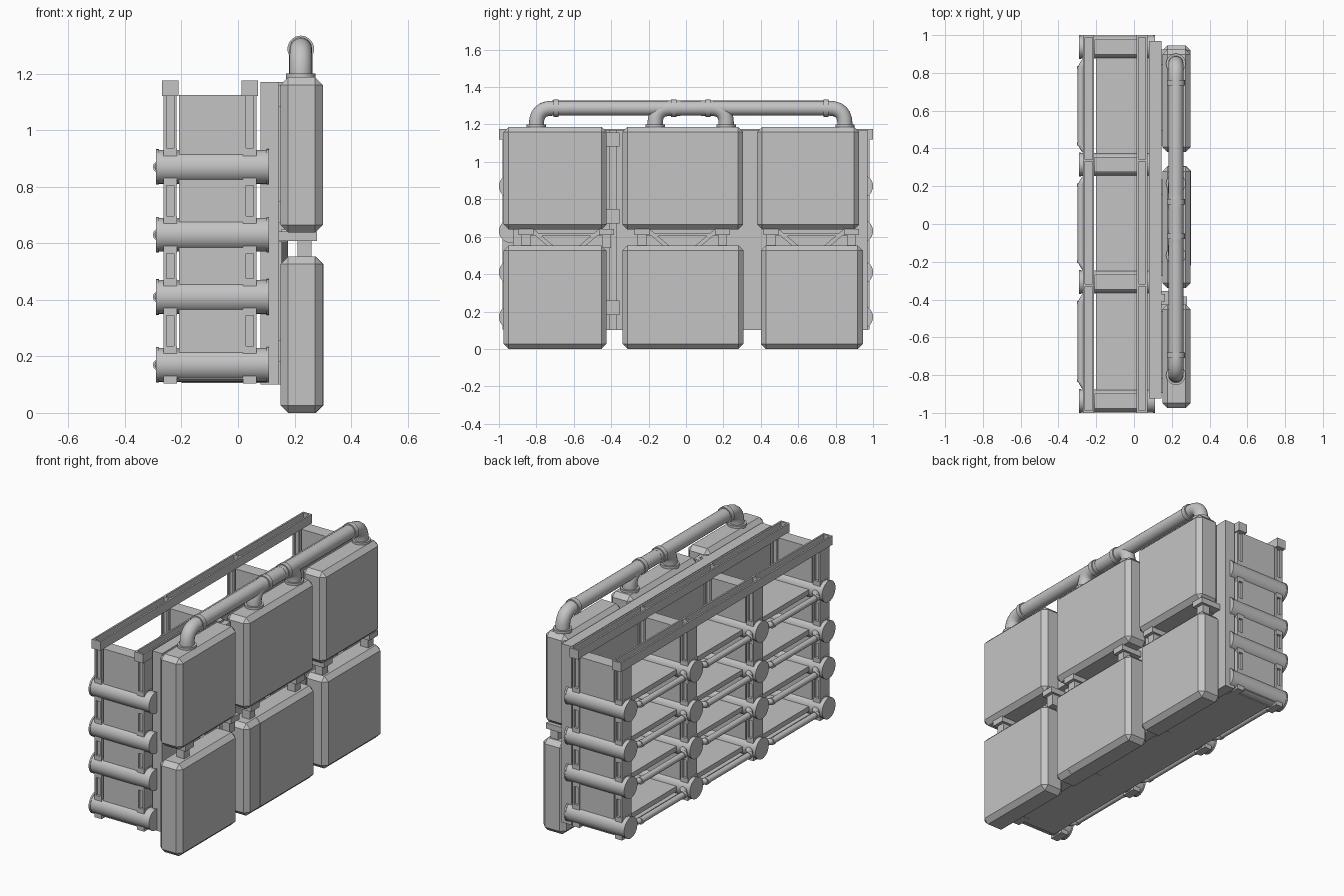
import bpy, bmesh, math
from mathutils import Vector

cube = bpy.data.objects.get("Cube")
if cube:
    bpy.data.objects.remove(cube, do_unlink=True)

grey = bpy.data.materials.new("plain_grey")
grey.use_nodes = True
grey.diffuse_color = (0.55, 0.55, 0.55, 1)
grey.node_tree.nodes["Principled BSDF"].inputs["Base Color"].default_value = (0.55, 0.55, 0.55, 1)


def finish(name, bm, smooth=False):
    bmesh.ops.recalc_face_normals(bm, faces=bm.faces)
    mesh = bpy.data.meshes.new(name)
    bm.to_mesh(mesh)
    bm.free()
    mesh.materials.append(grey)
    ob = bpy.data.objects.new(name, mesh)
    bpy.context.collection.objects.link(ob)
    if smooth:
        bpy.ops.object.select_all(action='DESELECT')
        ob.select_set(True)
        bpy.context.view_layer.objects.active = ob
        bpy.ops.object.shade_smooth_by_angle(angle=math.radians(35))
    return ob


def box(name, x, y, z, chamfer=0):
    """Box from (low, high) ranges on each axis."""
    bm = bmesh.new()
    bmesh.ops.create_cube(bm, size=1)
    for v in bm.verts:
        v.co = [r[0] + (c + 0.5) * (r[1] - r[0]) for c, r in zip(v.co, (x, y, z))]
    if chamfer:
        bmesh.ops.bevel(bm, geom=bm.edges[:], offset=chamfer, segments=1, affect='EDGES')
    return finish(name, bm)


def tube(name, a, b, radius, sides=28):
    """Capped cylinder between two points."""
    a, b = Vector(a), Vector(b)
    bm = bmesh.new()
    bmesh.ops.create_cone(bm, cap_ends=True, segments=sides, radius1=radius,
                          radius2=radius, depth=(b - a).length)
    rot = (b - a).to_track_quat('Z', 'Y')
    for v in bm.verts:
        v.co = rot @ v.co + (a + b) / 2
    return finish(name, bm, True)


def pipe(name, points, bend, radius, sides=16):
    """Round pipe along a path with rounded corners."""
    pts = [Vector(p) for p in points]
    path = [pts[0]]
    for p, q, r in zip(pts, pts[1:], pts[2:]):
        a = q + (p - q).normalized() * bend
        b = q + (r - q).normalized() * bend
        for i in range(7):
            t = i / 6
            path.append(a * (1 - t) ** 2 + q * 2 * t * (1 - t) + b * t * t)
    path.append(pts[-1])
    # Every path is flat, so one side vector serves all rings
    side = (pts[1] - pts[0]).cross(pts[2] - pts[1]).normalized()
    bm = bmesh.new()
    rings = []
    for i, p in enumerate(path):
        d = (path[min(i + 1, len(path) - 1)] - path[max(i - 1, 0)]).normalized()
        up = d.cross(side)
        rings.append([bm.verts.new(p + radius * (side * math.cos(k * math.tau / sides)
                                                 + up * math.sin(k * math.tau / sides)))
                      for k in range(sides)])
    for r, s in zip(rings, rings[1:]):
        for k in range(sides):
            n = (k + 1) % sides
            bm.faces.new((r[k], r[n], s[n], s[k]))
    bm.faces.new(rings[0])
    bm.faces.new(rings[-1])
    return finish(name, bm, True)


def bar(name, a, b, width):
    """Square bar between two points."""
    a, b = Vector(a), Vector(b)
    rot = (b - a).to_track_quat('Z', 'X')
    bm = bmesh.new()
    bmesh.ops.create_cube(bm, size=1)
    for v in bm.verts:
        v.co = rot @ Vector((v.co.x * width, v.co.y * width, v.co.z * (b - a).length)) + (a + b) / 2
    return finish(name, bm)


columns = (-0.937, -0.307, 0.315, 0.937)
rows = (0.17, 0.41, 0.63, 0.87)
rail_x = (-0.24, 0.042)

# Channel rails along the top of the rack
for x in rail_x:
    box("rail_base", (x - 0.028, x + 0.028), (-1, 1), (1.12, 1.135))
    for s in (-1, 1):
        box("rail_lip", (x + s * 0.024 - 0.005, x + s * 0.024 + 0.005), (-1, 1), (1.12, 1.175))
    for y in (-1, -0.33, 0.33, 0.988):
        box("rail_stop", (x - 0.028, x + 0.028), (y, y + 0.012), (1.12, 1.175))

for y in columns:
    # Upright channels and the partition between them
    for x in rail_x:
        box("post_web", (x - 0.018, x + 0.018), (y - 0.03, y + 0.03), (0.12, 1.125))
        for s in (-1, 1):
            box("post_flange", (x + s * 0.018 - 0.005, x + s * 0.018 + 0.005),
                (y - 0.045, y + 0.045), (0.12, 1.125))
    box("partition", (-0.208, 0.02), (y - 0.04, y + 0.04), (0.12, 1.125))
    # Horizontal cylinders and their saddles
    for z in rows:
        tube("cylinder", (-0.29, y, z), (0.11, y, z), 0.06)
        for x in (-0.285, 0.105):
            tube("cylinder_rim", (x - 0.005, y, z), (x + 0.005, y, z), 0.063)
        for x in rail_x:
            box("saddle", (x - 0.024, x + 0.024), (y - 0.045, y + 0.045), (z - 0.066, z + 0.066))

# Shelves and link pipes in each bay
for y0, y1 in zip(columns, columns[1:]):
    for z in rows:
        box("shelf", (-0.2, 0.09), (y0 + 0.04, y1 - 0.04), (z - 0.02, z + 0.01))
        pipe("link_pipe", [(-0.24, y0 + 0.055, z), (-0.28, y0 + 0.1, z),
                           (-0.28, y1 - 0.1, z), (-0.24, y1 - 0.055, z)], 0.025, 0.018, 12)
        for y in (y0 + 0.11, y1 - 0.11):
            tube("link_collar", (-0.28, y - 0.01, z), (-0.28, y + 0.01, z), 0.021, 12)
    box("floor", (-0.2, 0.1), (y0, y1), (0.105, 0.13))

# Back wall behind the large panels
box("wall", (0.08, 0.145), (-0.925, 0.97), (0.1, 1.17))

# Large chamfered panels
front, middle, back = (-0.975, -0.425), (-0.34, 0.305), (0.38, 0.925)
for y in (front, middle, back):
    box("upper_panel", (0.15, 0.3), y, (0.638, 1.187), 0.027)
for y in (front, (-0.34, 0.21), (0.4, 0.945)):
    box("lower_panel", (0.15, 0.3), y, (0, 0.553), 0.027)
box("lower_panel_overlap", (0.152, 0.302), (-0.245, 0.308), (0, 0.553), 0.027)

# Brackets and braces between the two panel rows
for yc in (-0.64, -0.02, 0.67):
    for s in (-1, 1):
        y = yc + s * 0.215
        box("bracket", (0.145, 0.28), (y - 0.04, y + 0.04), (0.608, 0.642))
        box("bracket_stem", (0.21, 0.26), (y - 0.025, y + 0.025), (0.54, 0.61))
        bar("brace", (0.165, yc + s * 0.19, 0.64), (0.165, yc + s * 0.06, 0.53), 0.022)
    box("brace_rail", (0.145, 0.175), (yc - 0.2, yc + 0.2), (0.605, 0.62))

# Strut and clamps in the gap beside the front panels
box("gap_strut", (0.14, 0.165), (-0.41, -0.37), (0.1, 1.17))
for z in (0.22, 0.71, 1.12):
    box("gap_clamp", (0.14, 0.2), (-0.43, -0.355), (z - 0.038, z + 0.038))

# Overhead pipe with four legs into the upper panels
px, pz = 0.222, 1.287
pipe("main_pipe", [(px, -0.8, 1.18), (px, -0.8, pz), (px, 0.85, pz), (px, 0.85, 1.18)],
     0.085, 0.04, 20)
for y, end in ((-0.165, -0.03), (0.215, 0.08)):
    pipe("branch_pipe", [(px, y, 1.18), (px, y, pz), (px, end, pz)], 0.08, 0.041, 20)
for y in (-0.8, -0.165, 0.215, 0.85):
    tube("pipe_foot", (px, y, 1.18), (px, y, 1.2), 0.052)
for y in (-0.695, -0.065, 0.118, 0.748):
    tube("pipe_collar", (px, y - 0.014, pz), (px, y + 0.014, pz), 0.047)
